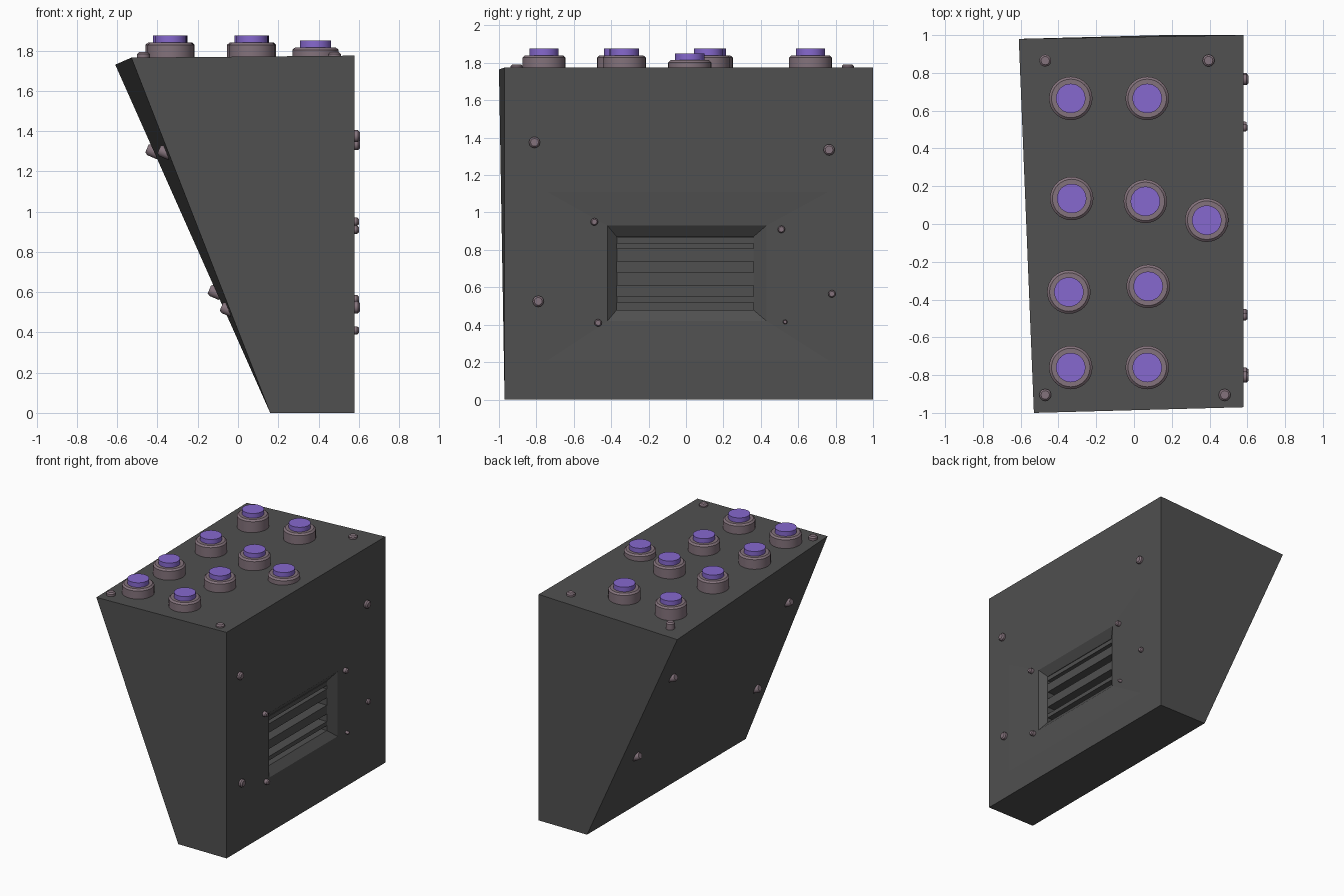
import bpy, bmesh
from mathutils import Vector

if "Cube" in bpy.data.objects:
    bpy.data.objects.remove(bpy.data.objects["Cube"])


def material(name, rgb):
    m = bpy.data.materials.new(name)
    m.diffuse_color = (*rgb, 1)
    m.use_nodes = True
    m.node_tree.nodes["Principled BSDF"].inputs["Base Color"].default_value = m.diffuse_color
    return m


DARK = material("dark_grey", (0.08, 0.08, 0.08))
METAL = material("mauve_metal", (0.23, 0.17, 0.20))
PURPLE = material("purple", (0.24, 0.14, 0.62))


def finish(name, bm, mat, smooth=False):
    bmesh.ops.recalc_face_normals(bm, faces=bm.faces)
    mesh = bpy.data.meshes.new(name)
    bm.to_mesh(mesh)
    bm.free()
    mesh.materials.append(mat)
    ob = bpy.data.objects.new(name, mesh)
    bpy.context.collection.objects.link(ob)
    if smooth:
        bpy.ops.object.select_all(action='DESELECT')
        ob.select_set(True)
        bpy.context.view_layer.objects.active = ob
        bpy.ops.object.shade_smooth_by_angle(angle=0.6)
    return ob


def lathe(name, base, axis, profile, sides, mat):
    """Stack of rings (radius, height) along an axis, closed at both ends."""
    bm = bmesh.new()
    rot = Vector((0, 0, 1)).rotation_difference(Vector(axis))
    rings = []
    for r, h in profile:
        ring = bmesh.ops.create_circle(bm, segments=sides, radius=r)["verts"]
        for v in ring:
            v.co = rot @ (v.co + Vector((0, 0, h))) + Vector(base)
        rings.append(ring)
    for a, b in zip(rings, rings[1:]):
        for i in range(sides):
            j = (i + 1) % sides
            bm.faces.new((a[i], a[j], b[j], b[i]))
    bm.faces.new(rings[0])
    bm.faces.new(rings[-1])
    return finish(name, bm, mat, True)


def box(name, lo, hi, mat):
    bm = bmesh.new()
    bmesh.ops.create_cube(bm, size=1)
    lo, hi = Vector(lo), Vector(hi)
    for v in bm.verts:
        v.co = (lo + hi) / 2 + v.co * (hi - lo)
    return finish(name, bm, mat)


# Wedge housing, with a funnelled vent recess worked into the right side
bm = bmesh.new()
left = [bm.verts.new(p) for p in ((0.16, -0.97, 0), (0.16, 1, 0),
                                  (-0.61, 0.98, 1.73), (-0.53, -1, 1.765))]


def side_loop(x, y0, y1, z0, z1):
    return [bm.verts.new((x, y, z)) for y, z in ((y0, z0), (y1, z0), (y1, z1), (y0, z1))]


loops = [left,
         side_loop(0.58, -0.97, 1.0, 0, 1.775),
         side_loop(0.58, -0.74, 0.76, 0.21, 1.11),
         side_loop(0.565, -0.42, 0.43, 0.42, 0.93),
         side_loop(0.52, -0.37, 0.36, 0.48, 0.87),
         side_loop(0.42, -0.37, 0.36, 0.48, 0.87)]
for a, b in zip(loops, loops[1:]):
    for i in range(4):
        j = (i + 1) % 4
        bm.faces.new((a[i], a[j], b[j], b[i]))
bm.faces.new(loops[0])
bm.faces.new(loops[-1])
finish("housing", bm, DARK)

# Vent slats
for i, (z0, z1) in enumerate(((0.519, 0.551), (0.61, 0.679), (0.738, 0.807), (0.834, 0.866))):
    box(f"vent_slat_{i}", (0.44, -0.37, z0), (0.52, 0.36, z1), DARK)

# Push buttons: bevelled collar plus purple cap, (x, y, collar top)
BUTTONS = [(-0.335, 0.665, 1.84), (0.07, 0.665, 1.84), (-0.33, 0.135, 1.84),
           (0.06, 0.12, 1.84), (0.385, 0.02, 1.815), (-0.345, -0.36, 1.84),
           (0.075, -0.33, 1.84), (-0.335, -0.76, 1.84), (0.07, -0.76, 1.84)]
for i, (x, y, z) in enumerate(BUTTONS):
    lathe(f"button_collar_{i}", (x, y, z), (0, 0, 1),
          [(0.115, -0.10), (0.115, -0.012), (0.102, 0), (0.08, 0)], 32, METAL)
    lathe(f"button_cap_{i}", (x, y, z), (0, 0, 1),
          [(0.078, -0.02), (0.078, 0.036)], 32, PURPLE)


def bolt(name, base, axis, r, h):
    lathe(name, base, axis, [(r, -0.03), (r, h * 0.6), (r * 0.7, h)], 12, METAL)


# Bolts on the top corners
for i, (x, y) in enumerate(((-0.47, 0.865), (0.395, 0.865), (-0.47, -0.905), (0.48, -0.905))):
    bolt(f"top_bolt_{i}", (x, y, 1.768), (0, 0, 1), 0.032, 0.024)

# Bolts on the right side: (y, z, radius)
for i, (y, z, r) in enumerate(((-0.81, 1.375, 0.03), (0.765, 1.335, 0.03), (-0.79, 0.525, 0.03),
                               (0.78, 0.565, 0.02), (-0.49, 0.95, 0.02), (0.51, 0.91, 0.02),
                               (-0.47, 0.41, 0.02), (0.53, 0.415, 0.012))):
    bolt(f"right_bolt_{i}", (0.58, y, z), (1, 0, 0), r, 0.01 + r * 0.5)

# Bolts on the sloping left side: (x, y, z)
for i, (x, y, z) in enumerate(((-0.42, 0.77, 1.30), (-0.36, -0.75, 1.295),
                               (-0.11, 0.77, 0.60), (-0.05, -0.80, 0.515))):
    bolt(f"left_bolt_{i}", (x, y, z), (-0.92, 0, 0.39), 0.03, 0.035)
